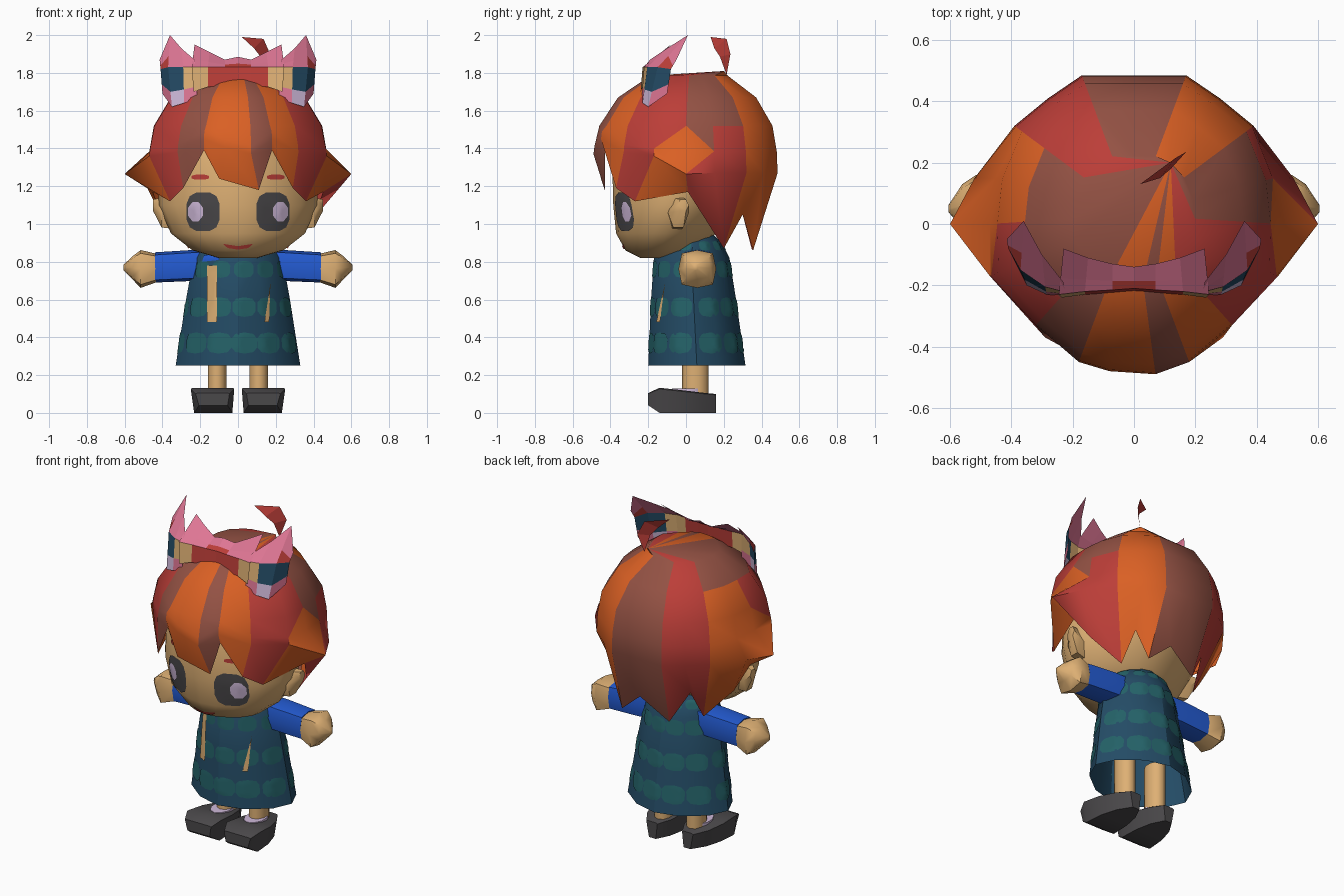
import bpy, bmesh, math
from mathutils import Vector, Matrix
from mathutils.bvhtree import BVHTree

if "Cube" in bpy.data.objects:
    bpy.data.objects.remove(bpy.data.objects["Cube"])


def material(name, r, g, b):
    m = bpy.data.materials.new(name)
    lin = [(c / 255 / 12.92) if c < 11 else ((c / 255 + 0.055) / 1.055) ** 2.4 for c in (r, g, b)]
    m.diffuse_color = (*lin, 1)
    m.use_nodes = True
    m.node_tree.nodes["Principled BSDF"].inputs["Base Color"].default_value = m.diffuse_color
    return m


ORANGE = material("orange_hair", 218, 96, 36)
BROWN = material("brown_hair", 148, 82, 68)
RED = material("red", 188, 62, 56)
SKIN = material("skin", 222, 176, 116)
DARK = material("charcoal", 74, 72, 74)
TEAL = material("dress_teal", 36, 76, 102)
GREEN = material("dress_green", 36, 98, 104)
BLUE = material("sleeve_blue", 36, 92, 212)
PINK = material("pink", 222, 118, 148)
LILAC = material("lilac", 208, 186, 218)


def build(name, verts, faces, mats, idx=None, smooth=40):
    """Mesh object from points and faces, with one material index per face."""
    bm = bmesh.new()
    vs = [bm.verts.new(v) for v in verts]
    for i, f in enumerate(faces):
        face = bm.faces.new([vs[k] for k in f])
        face.material_index = idx[i] if idx else 0
    bmesh.ops.recalc_face_normals(bm, faces=bm.faces)
    me = bpy.data.meshes.new(name)
    bm.to_mesh(me)
    bm.free()
    for m in mats:
        me.materials.append(m)
    ob = bpy.data.objects.new(name, me)
    bpy.context.collection.objects.link(ob)
    if smooth:
        bpy.ops.object.select_all(action='DESELECT')
        bpy.context.view_layer.objects.active = ob
        ob.select_set(True)
        bpy.ops.object.shade_smooth_by_angle(angle=math.radians(smooth))
    return ob


def loft(name, rings, mat, smooth=40, bottom=True):
    """Skin a list of equal rings and cap the ends."""
    n = len(rings[0])
    verts = [p for r in rings for p in r]
    faces = [(k * n + i, k * n + (i + 1) % n, (k + 1) * n + (i + 1) % n, (k + 1) * n + i)
             for k in range(len(rings) - 1) for i in range(n)]
    faces.append(tuple(range(len(verts) - n, len(verts))))
    if bottom:
        faces.append(tuple(range(n)))
    return build(name, verts, faces, [mat], smooth=smooth)


def power(v, e):
    return math.copysign(abs(v) ** e, v)


def level(z, hw, yf, yb, n, e=1.0):
    """Horizontal oval ring from half width, front y and back y."""
    angles = [2 * math.pi * i / n for i in range(n)]
    return [(hw * power(math.sin(a), e), (yf + yb) / 2 - (yb - yf) / 2 * power(math.cos(a), e), z)
            for a in angles]


def decal(name, target, pts, mat, angle=0.0, off=0.006):
    """Thin painted plate projected onto a surface, seen from the front turned by angle."""
    me = target.data
    tree = BVHTree.FromPolygons([v.co for v in me.vertices], [p.vertices for p in me.polygons])
    rot = Matrix.Rotation(angle, 3, 'Z')
    mid = Vector((0, 0.05, 0))
    d = rot @ Vector((0, 1, 0))
    n, cx, cz = len(pts), sum(p[0] for p in pts) / len(pts), sum(p[1] for p in pts) / len(pts)
    flat = [(cx, cz)] + [(cx + (u - cx) * t, cz + (v - cz) * t)
                         for t in (0.25, 0.5, 0.75, 1) for u, v in pts]
    verts = []
    for u, v in flat:
        hit = tree.ray_cast(mid + rot @ Vector((u, -2, v)), d)[0]
        if hit is None:
            return
        verts.append(hit - d * off)
    faces = [(0, 1 + i, 1 + (i + 1) % n) for i in range(n)]
    faces += [(1 + k * n + i, 1 + (k + 1) * n + i, 1 + (k + 1) * n + (i + 1) % n, 1 + k * n + (i + 1) % n)
              for k in range(3) for i in range(n)]
    build(name, verts, faces, [mat], smooth=60)


def oval(cx, cz, rx, rz, n=12, e=1.0):
    angles = [2 * math.pi * (i + .5) / n for i in range(n)]
    return [(cx + rx * power(math.cos(a), e), cz + rz * power(math.sin(a), e)) for a in angles]


# head
head = loft("head", [level(*l, 20, 1.13) for l in (
    (.82, .10, -.24, -.06), (.86, .24, -.32, .05), (.95, .355, -.37, .16), (1.1, .42, -.385, .26),
    (1.3, .42, -.39, .32), (1.5, .34, -.33, .30), (1.62, .22, -.22, .22))], SKIN, 60)

# face details
for s, side in ((1, "right"), (-1, "left")):
    decal("eye_" + side, head, oval(s * .185, 1.065, .09, .105, e=.7), DARK)
    decal("eye_shine_" + side, head, oval(s * .225, 1.065, .043, .055, 8), LILAC, off=.01)
    decal("eyebrow_" + side, head, oval(s * .2, 1.248, .048, .014, 8, .7), RED)
decal("mouth", head, [(-.08, .895), (-.055, .873), (0, .864), (.055, .873), (.08, .895),
                      (.05, .888), (0, .882), (-.05, .888)], RED)

# hair: each strand line is a widest point followed by its lower tip
half = [(.18, -.45, 1.45, .18, -.43, 1.39), (.32, -.33, 1.38, .29, -.37, 1.19),
        (.47, -.17, 1.36, .36, -.27, 1.12), (.60, 0, 1.265, .45, .01, 1.17),
        (.52, .15, 1.27, .40, .10, 1.03), (.39, .32, 1.27, .26, .20, .87),
        (.28, .41, 1.27, .24, .30, 1.05), (.17, .485, 1.27, .13, .35, .86)]
front = [(-.08, -.48, 1.41, -.10, -.45, 1.24), (.07, -.49, 1.37, .11, -.43, 1.18)]
strands = front + half + [(0, .485, 1.27, .05, .38, .98)]
strands += [(-a, b, c, -d, e, f) for a, b, c, d, e, f in reversed(half)]
strands[9] = (.17, .485, 1.27, .19, .355, .86)
N = len(strands)
verts = [(.12, .2, 1.81)]
for x, y, z, tx, ty, tz in strands:
    k = .79 if abs(x) > .55 else .88 if abs(x) > .5 else 1
    verts += [(x * k * f, .03 + (y - .03) * f, h) for f, h in
              ((.42, 1.785), (.75, 1.67), (.94, 1.52), (.99, max(1.385, z + .04)))]
    verts += [(x, y, z), (tx, ty, tz)]
# strand colours from crown to tip: crown, upper, middle, tip
stripes = ("OOOO BBBB OOOO RRRR RROO BBOR BBRR OOOO OOOO BBBB BBBB RRRR RRRR "
           "BOOO BOOO BROO BRRR BBBB OOOO").split()
# quads around the side flicks that are cut along a diagonal: corners 0-3 and two colours
split = {(4, 2): ((0, 1, 3), (1, 2, 3), 2, 0), (5, 2): ((0, 1, 2), (0, 2, 3), 0, 1),
         (5, 3): ((0, 1, 3), (1, 2, 3), 0, 2), (15, 2): ((0, 1, 2), (0, 2, 3), 0, 2)}
faces, idx = [], []
for i in range(N):
    a, b = 1 + 6 * i, 1 + 6 * ((i + 1) % N)
    cols = ["OBR".index(stripes[i][k]) for k in (0, 1, 2, 2, 3)]
    faces.append((0, a, b))
    idx.append(cols[0])
    for k in range(5):
        quad = (a + k, a + k + 1, b + k + 1, b + k)
        if (i, k) in split:
            t1, t2, c1, c2 = split[i, k]
            faces += [tuple(quad[j] for j in t1), tuple(quad[j] for j in t2)]
            idx += [c1, c2]
        else:
            faces.append(quad)
            idx.append(cols[k])
build("hair", verts, faces, [ORANGE, BROWN, RED], idx, 45)

# curled tuft on the crown
build("hair_tuft", [(.02, .13, 1.99), (.135, .215, 1.98), (.17, .235, 1.9), (.135, .215, 1.79),
                    (.12, .18, 1.885), (.085, .15, 1.93)], [(0, 1, 5), (1, 2, 4, 5), (2, 3, 4)], [RED], smooth=0)

# dress with rows of soft green patches
dress = loft("dress", [level(*l, 12, 1.16) for l in (
    (.25, .33, -.2, .315), (.6, .275, -.185, .265), (.82, .235, -.17, .23),
    (.9, .19, -.12, .19), (.95, .1, -.02, .14))], TEAL, 30, bottom=False)
for z, w, h in ((.37, .07, .056), (.56, .063, .052), (.76, .054, .045), (.885, .035, .025)):
    for k in range(11):
        decal("dress_patch", dress, oval(0, z, w, h, 10, .7), GREEN, 2 * math.pi * (k + .25) / 11, .004)
decal("dress_slit_left", dress, [(-.165, .48), (-.165, .63), (-.165, .78), (-.11, .78), (-.11, .63), (-.11, .48)],
      SKIN, off=.01)
decal("dress_slit_right", dress, [(.14, .48), (.165, .48), (.168, .58), (.172, .69), (.156, .58)], SKIN, off=.01)
decal("dress_collar_patch", dress, [(-.19, .80), (-.1, .81), (-.1, .835), (-.18, .835)], BLUE, off=.009)


def across(s, x, cy, cz, ry, rz, n=8, e=.55):
    """Ring facing sideways, boxy for small e."""
    angles = [2 * math.pi * i / n for i in range(n)]
    return [(s * x, cy + ry * power(math.cos(a), e), cz + rz * power(math.sin(a), e)) for a in angles]


# paired parts: ears, sleeves, hands, legs, shoes
for s, side in ((1, "right"), (-1, "left")):
    loft("ear_" + side, [across(s, *r, 6, 1) for r in (
        (.33, -.05, 1.05, .05, .09), (.405, -.04, 1.06, .055, .09), (.45, -.015, 1.10, .03, .035))], SKIN)
    loft("sleeve_" + side, [across(s, *r) for r in (
        (.12, .06, .785, .08, .08), (.25, .06, .78, .085, .082), (.44, .06, .77, .078, .08))], BLUE, 60)
    loft("hand_" + side, [across(s, *r) for r in (
        (.43, .06, .767, .075, .075), (.515, .06, .762, .1, .1), (.56, .06, .768, .07, .06),
        (.605, .05, .77, .012, .015))], SKIN, 50)
    leg = [[(s * .11 + x, y, h) for x, y, _ in level(0, .052, -.02, .12, 10)] for h in (.06, .4)]
    loft("leg_" + side, leg, SKIN, 60)
    sock = [[(s * .115 + x, y, h) for x, y, _ in level(0, .06, -.075, .1, 10)] for h in (.08, .128)]
    loft("sock_" + side, sock, LILAC)
    # shoe slices from toe to heel: y, inner x, outer x, bottom z, top z
    slices = [(-.2, .045, .225, .04, .105), (-.14, .02, .25, 0, .133), (-.02, .025, .24, 0, .12),
              (.08, .045, .21, 0, .108), (.16, .085, .16, 0, .1)]
    loft("shoe_" + side, [[(s * (a + .01), y, b), (s * (c - .018), y, b), (s * c, y, t * .95 + b * .05),
                           (s * (c - .01), y, t), (s * (a + .008), y, t), (s * a, y, t * .95 + b * .05)]
                          for y, a, c, b, t in slices], DARK, 50)

# ribbon: columns of low, middle and top points, mirrored about the centre
center = [((0, -.22, 1.74), (0, -.21, 1.83), (0, -.14, 1.885)),
          ((.07, -.225, 1.735), (.07, -.215, 1.83), (.07, -.13, 1.87)),
          ((.16, -.23, 1.725), (.16, -.22, 1.83), (.15, -.11, 1.91)),
          ((.235, -.24, 1.70), (.245, -.23, 1.83), (.23, -.08, 1.95))]
wing = [((.215, -.235, 1.665), (.225, -.222, 1.83), (.23, -.19, 1.87)),
        ((.285, -.23, 1.64), (.29, -.205, 1.83), (.30, -.1, 1.93)),
        ((.35, -.2, 1.62), (.37, -.15, 1.83), (.36, .01, 2.0)),
        ((.40, -.1, 1.69), (.41, -.08, 1.82), (.415, -.05, 1.87))]
# colours per column from low to top: P pink, R red, S sand, T teal, L lilac
parts = (("ribbon_center_", center, "RRRP RRPP SSPP"), ("ribbon_wing_", wing, "PSPP LTPP PTRP"))
for s, side in ((1, "right"), (-1, "left")):
    for part, cols, colors in parts:
        verts = []
        for col in cols:
            low, mid, top = (Vector(p) for p in col)
            for p in (low, low.lerp(mid, .38), mid, mid.lerp(top, .35), top):
                verts.append((s * p.x, p.y, p.z))
        faces = [(5 * c + r, 5 * c + r + 1, 5 * c + r + 6, 5 * c + r + 5)
                 for c in range(len(cols) - 1) for r in range(4)]
        build(part + side, verts, faces, [PINK, RED, SKIN, TEAL, LILAC],
              ["PRSTL".index(ch) for ch in colors.replace(" ", "")], 0)
